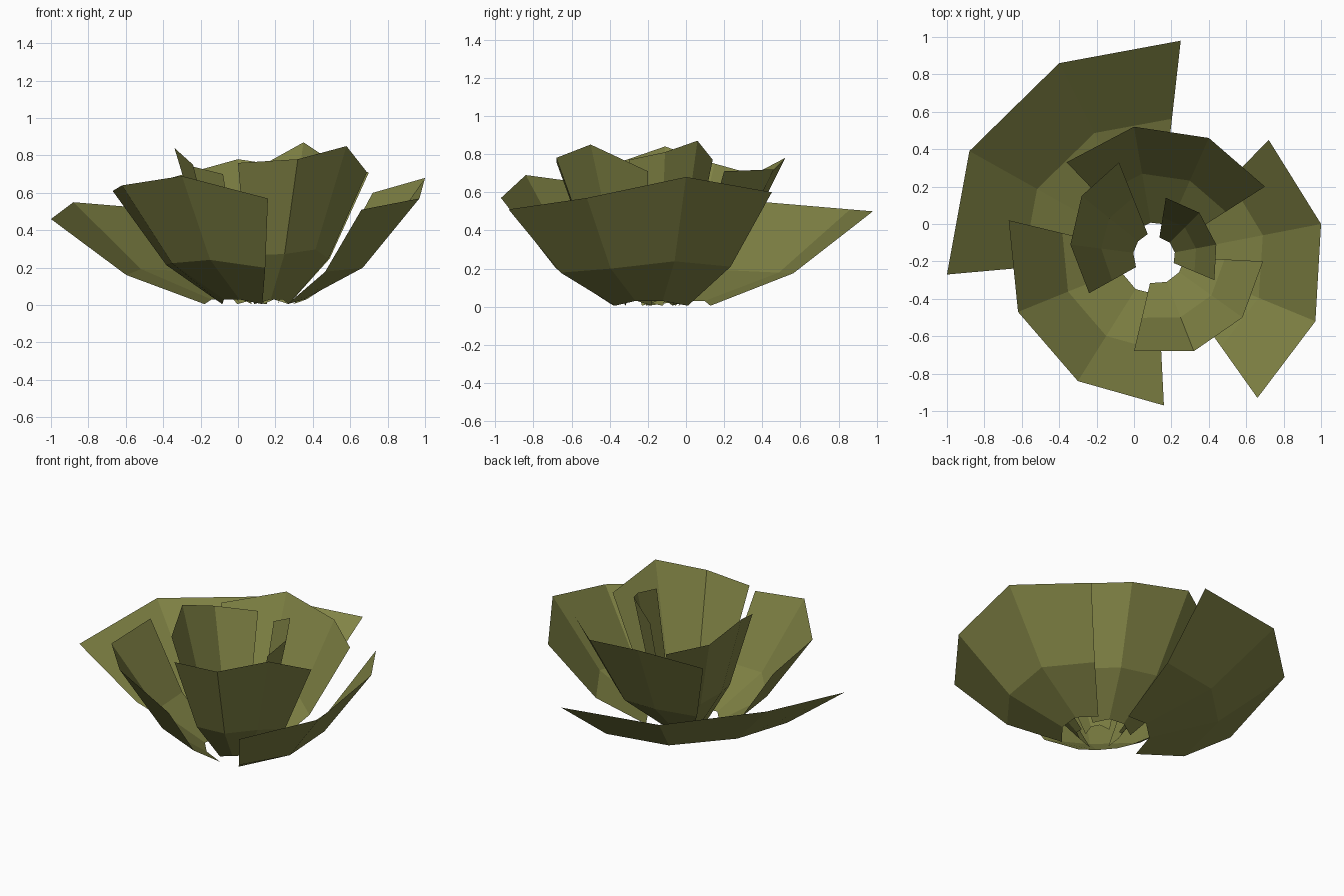
import bpy
from mathutils import Vector

if "Cube" in bpy.data.objects:
    bpy.data.objects.remove(bpy.data.objects["Cube"])

CENTRE = Vector((0.12, -0.17, 0))

mat = bpy.data.materials.new("olive_leaf")
mat.diffuse_color = (0.22, 0.23, 0.06, 1)
mat.use_nodes = True
mat.node_tree.nodes["Principled BSDF"].inputs["Base Color"].default_value = mat.diffuse_color


def petal(name, base_radius, rim):
    """Open cupped sheet: base row, belly row and rim row, four columns wide."""
    rows = [[], [], []]
    for i, p in enumerate(rim):
        edge = i in (0, 3)
        out = Vector(p) - CENTRE
        height = out.z
        out.z = 0
        reach = out.length
        out.normalize()
        belly = base_radius + 0.51 * (reach - base_radius)
        for row, r, z in zip(rows, (base_radius, belly, reach),
                             (0.005 if edge else 0.03, height * 0.35, height)):
            row.append(CENTRE + out * r + Vector((0, 0, z)))
    verts = [v for row in rows for v in row]
    faces = [(a, a + 4, a + 5, a + 1) for j in range(2) for a in range(4 * j, 4 * j + 3)]
    mesh = bpy.data.meshes.new(name)
    mesh.from_pydata(verts, [], faces)
    mesh.materials.append(mat)
    bpy.context.collection.objects.link(bpy.data.objects.new(name, mesh))


# Petals from the heart outwards, each a golden angle from the last
petal("heart_petal", 0.10, [(0.43, -0.30, 0.77), (0.44, -0.11, 0.81), (0.35, 0.06, 0.87), (0.17, 0.14, 0.77)])
petal("inner_petal_left", 0.125, [(-0.08, 0.33, 0.70), (-0.28, 0.15, 0.75), (-0.34, -0.11, 0.84), (-0.24, -0.37, 0.75)])
petal("inner_petal_front", 0.15, [(0.0, -0.68, 0.76), (0.32, -0.68, 0.78), (0.58, -0.50, 0.85), (0.69, -0.20, 0.71)])
petal("middle_petal_back", 0.18, [(0.70, 0.20, 0.71), (0.40, 0.46, 0.72), (0.0, 0.52, 0.78), (-0.36, 0.33, 0.68)])
petal("outer_petal_front", 0.21, [(-0.67, 0.02, 0.61), (-0.62, -0.47, 0.64), (-0.30, -0.84, 0.69), (0.16, -0.97, 0.57)])
petal("outer_petal_right", 0.25, [(0.66, -0.93, 0.51), (0.97, -0.52, 0.57), (1.0, 0.0, 0.68), (0.72, 0.45, 0.60)])
petal("outer_petal_back", 0.30, [(0.25, 0.98, 0.50), (-0.40, 0.86, 0.51), (-0.88, 0.39, 0.55), (-1.0, -0.27, 0.46)])
